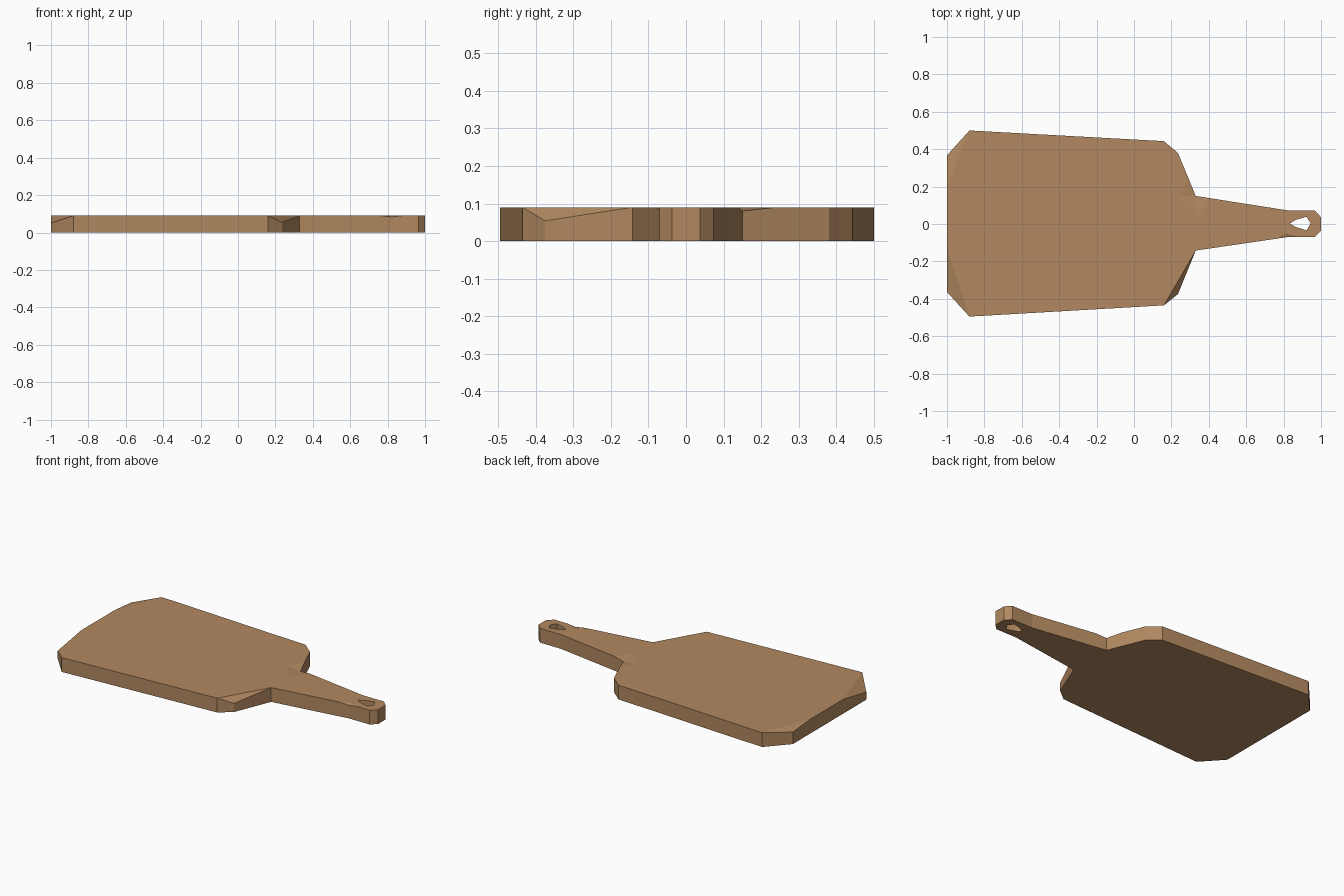
import bpy, bmesh

if "Cube" in bpy.data.objects:
    bpy.data.objects.remove(bpy.data.objects["Cube"])

T = 0.09  # board thickness

# outline, clockwise from the blunt end: x, y, top height, inner points of a worn corner
OUTLINE = [
    (-1.0, 0.20, T), (-1.0, 0.367, 0.075, []), (-0.88, 0.5, T),
    (0.16, 0.443, T), (0.235, 0.38, T), (0.293, 0.24, T),
    (0.33, 0.15, 0.08, [(0.24, 0.15), (0.34, 0.03)]), (0.40, 0.139, T),
    (0.82, 0.073, T), (0.965, 0.073, T), (1.0, 0.037, T),
    (1.0, -0.037, T), (0.965, -0.07, T), (0.88, -0.07, T),
    (0.82, -0.07, 0.083, [(0.81, -0.05)]), (0.76, -0.079, T),
    (0.33, -0.142, T), (0.235, -0.375, 0.054, []), (0.16, -0.435, T),
    (-0.88, -0.495, T), (-1.0, -0.363, 0.05, []), (-1.0, -0.13, T),
]
HOLE = [(0.833, 0.003), (0.865, 0.022), (0.922, 0.039), (0.945, 0.003),
        (0.922, -0.034), (0.865, -0.016)]

bm = bmesh.new()


def loop_edges(verts):
    edges = []
    for a, b in zip(verts, verts[1:] + verts[:1]):
        edges.append(bm.edges.get((a, b)) or bm.edges.new((a, b)))
    return edges


def walls(top, bottom):
    n = len(top)
    for i in range(n):
        j = (i + 1) % n
        bm.faces.new((bottom[i], bottom[j], top[j], top[i]))


top = [bm.verts.new((p[0], p[1], p[2])) for p in OUTLINE]
bottom = [bm.verts.new((p[0], p[1], 0)) for p in OUTLINE]
hole_top = [bm.verts.new((x, y, T)) for x, y in HOLE]
hole_bottom = [bm.verts.new((x, y, 0)) for x, y in HOLE]

# flat part of the top skips the worn corners
flat, fans = [], []
for i, p in enumerate(OUTLINE):
    if len(p) == 3:
        flat.append(top[i])
    else:
        inner = [bm.verts.new((x, y, T)) for x, y in p[3]]
        flat += inner
        fans.append((top[i], [top[i - 1]] + inner + [top[(i + 1) % len(top)]]))

for outer, hole, nz in ((flat, hole_top, 1), (bottom, hole_bottom, -1)):
    bmesh.ops.triangle_fill(bm, use_beauty=True, normal=(0, 0, nz),
                            edges=loop_edges(outer) + loop_edges(hole))

# worn corners slope down to the lowered points
for corner, ring in fans:
    for a, b in zip(ring, ring[1:]):
        bm.faces.new((corner, a, b))

# sides and hanging hole
walls(top, bottom)
walls(hole_top, hole_bottom)
bmesh.ops.recalc_face_normals(bm, faces=bm.faces[:])

mesh = bpy.data.meshes.new("cutting_board")
bm.to_mesh(mesh)
bm.free()
wood = bpy.data.materials.new("light brown wood")
wood.diffuse_color = (0.445, 0.25, 0.117, 1)
wood.use_nodes = True
wood.node_tree.nodes["Principled BSDF"].inputs["Base Color"].default_value = wood.diffuse_color
mesh.materials.append(wood)
board = bpy.data.objects.new("cutting_board", mesh)
bpy.context.collection.objects.link(board)
